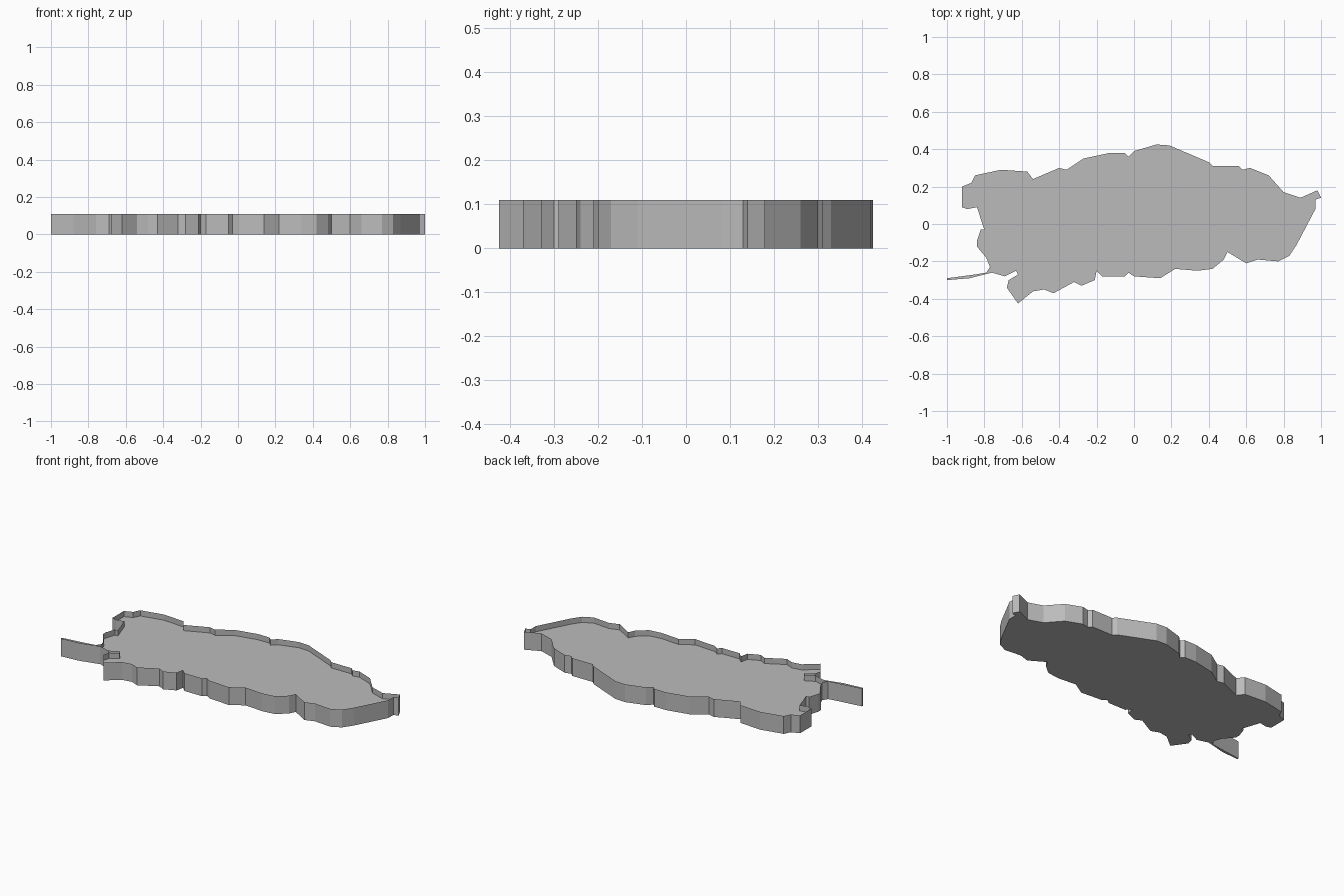
import bpy
import bmesh

# Remove the default object
cube = bpy.data.objects.get("Cube")
if cube:
    bpy.data.objects.remove(cube, do_unlink=True)

HEIGHT = 0.11   # top of the raised rim
FLOOR = 0.075   # recessed upper surface

# One plain grey for the whole model
grey = bpy.data.materials.new("plain_grey")
grey.use_nodes = True
shade = (0.5, 0.5, 0.5, 1.0)
grey.diffuse_color = shade
grey.node_tree.nodes["Principled BSDF"].inputs["Base Color"].default_value = shade

# Coastline control points, clockwise, in hundredths of a unit
north_coast = [(-92, 9), (-92, 20), (-87, 22), (-85, 26), (-71, 29), (-57, 28),
               (-54, 24), (-40, 30), (-36, 29), (-27, 35), (-13, 38), (-5, 38),
               (-3, 36), (0, 39), (12, 42.5), (19, 42), (40, 33), (42, 31),
               (56, 31), (58, 29), (62, 30), (72, 26)]
east_coast = [(80, 17), (89, 14), (98, 18), (100, 14), (97, 13), (97, 8),
              (87, -11), (83, -17), (77, -20)]
south_coast = [(66, -19), (60, -21), (50, -15), (48, -19), (42, -24), (34, -25),
               (22, -24), (14, -29), (0, -28), (-3, -26), (-5, -28), (-17, -28),
               (-20, -25), (-21, -30), (-28, -33), (-32, -31), (-43, -37),
               (-48, -35), (-54, -36), (-62, -42.5), (-68, -34), (-67, -30)]
west_coast = [(-62, -27), (-63, -25), (-69, -28), (-76, -26), (-88, -29),
              (-100, -30), (-100, -29), (-85, -27), (-79, -26), (-77, -23),
              (-79, -18), (-84, -12), (-84, -9), (-82, -3), (-80, -3),
              (-84, 9), (-89, 8)]
outline = [(x / 100, y / 100)
           for coast in (north_coast, east_coast, south_coast, west_coast)
           for x, y in coast]


def make_part(name, build):
    """Fill a mesh with the given builder and link it as a named object."""
    bm = bmesh.new()
    build(bm)
    mesh = bpy.data.meshes.new(name)
    bm.to_mesh(mesh)
    bm.free()
    mesh.materials.append(grey)
    part = bpy.data.objects.new(name, mesh)
    bpy.context.collection.objects.link(part)
    return part


def ring(bm, z):
    return [bm.verts.new((x, y, z)) for x, y in outline]


def build_body(bm):
    # Flat underside with a sheer wall all the way round
    low, high = ring(bm, 0), ring(bm, HEIGHT)
    bm.faces.new(low)
    for i in range(len(low)):
        j = i - 1
        bm.faces.new((low[i], low[j], high[j], high[i]))


def build_floor(bm):
    # Upper surface, sunk slightly below the rim
    face = bm.faces.new(ring(bm, FLOOR))
    face.normal_flip()


make_part("island_body", build_body)
make_part("island_floor", build_floor)
